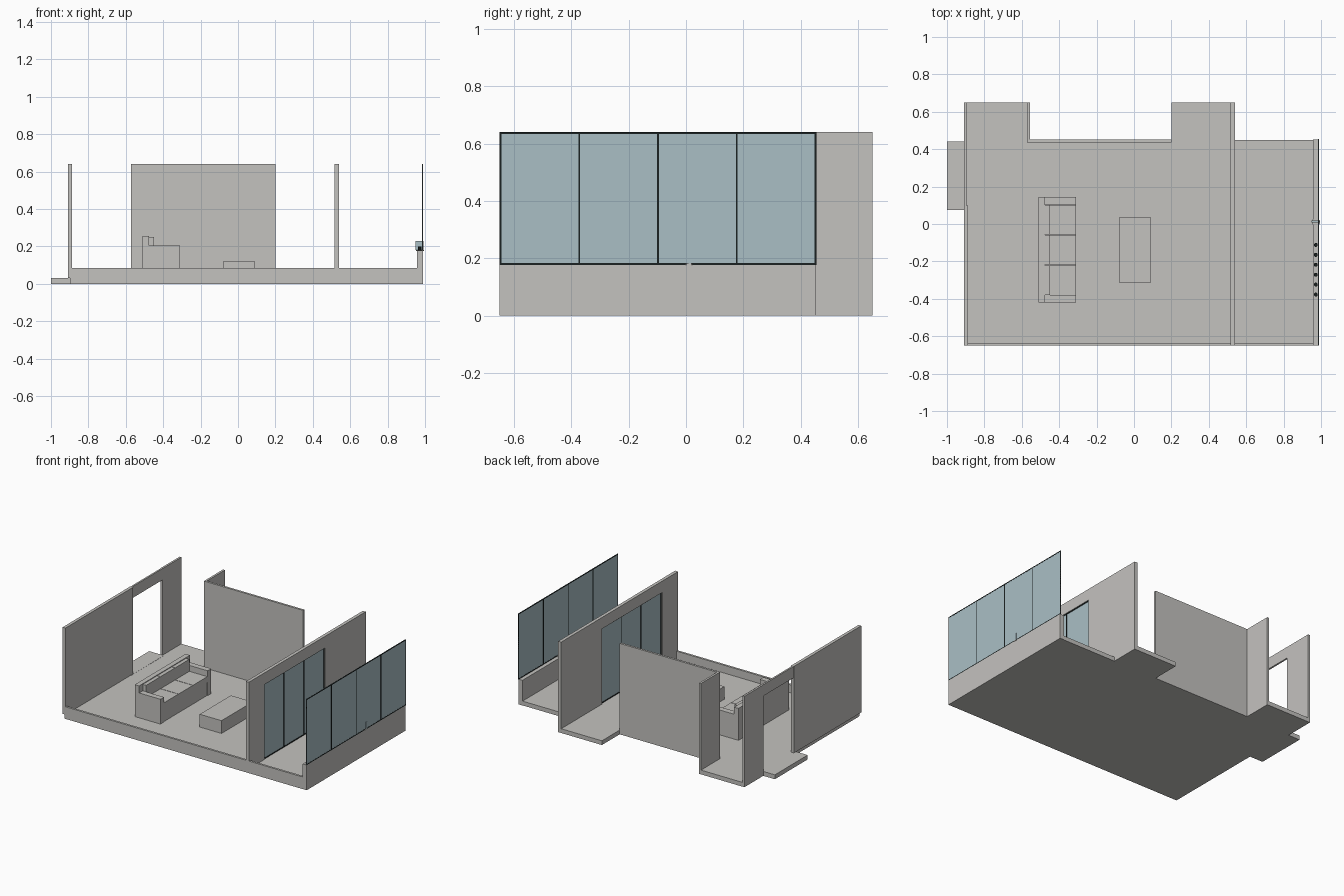
import bpy, bmesh, math
from mathutils import Vector

if "Cube" in bpy.data.objects:
    bpy.data.objects.remove(bpy.data.objects["Cube"])


def material(name, rgb):
    m = bpy.data.materials.new(name)
    m.diffuse_color = (*rgb, 1)
    m.use_nodes = True
    m.node_tree.nodes["Principled BSDF"].inputs["Base Color"].default_value = m.diffuse_color
    return m


GREY = material("warm_grey", (0.55, 0.54, 0.52))
GLASS = material("pale_blue_glass", (0.40, 0.52, 0.56))
BLACK = material("black_frame", (0.01, 0.015, 0.015))


def finish(name, bm, mat):
    bmesh.ops.recalc_face_normals(bm, faces=bm.faces)
    me = bpy.data.meshes.new(name)
    bm.to_mesh(me)
    bm.free()
    me.materials.append(mat)
    ob = bpy.data.objects.new(name, me)
    bpy.context.collection.objects.link(ob)
    return ob


def prism(name, outline, lo, hi, axis="z", mat=GREY):
    """Extrude an outline: (x, y) along z, or (y, z) along x."""
    bm = bmesh.new()
    if axis == "z":
        pts, step = [(a, b, lo) for a, b in outline], Vector((0, 0, hi - lo))
    else:
        pts, step = [(lo, a, b) for a, b in outline], Vector((hi - lo, 0, 0))
    face = bm.faces.new([bm.verts.new(p) for p in pts])
    new = bmesh.ops.extrude_face_region(bm, geom=[face])["geom"]
    bmesh.ops.translate(bm, vec=step, verts=[v for v in new if isinstance(v, bmesh.types.BMVert)])
    return finish(name, bm, mat)


def box(name, x0, x1, y0, y1, z0, z1, mat=GREY):
    return prism(name, [(x0, y0), (x1, y0), (x1, y1), (x0, y1)], z0, z1, mat=mat)


def disc(name, x, y, z0, z1, r, mat, n=8):
    pts = [(x + r * math.cos((i + .5) * math.tau / n), y + r * math.sin((i + .5) * math.tau / n))
           for i in range(n)]
    return prism(name, pts, z0, z1, mat=mat)


def glazing(name, x, y0, y1, z0, z1, panels, t=0.005, w=0.006):
    """Row of glass panels at x with thin black bars around each one."""
    box(name + "_glass", x - t * .3, x + t * .3, y0, y1, z0, z1, GLASS)
    for i in range(panels + 1):
        y = y0 + (y1 - y0 - w) * i / panels
        box(name + "_bar", x - t / 2, x + t / 2, y, y + w, z0, z1, BLACK)
    for z in (z0, z1 - w):
        box(name + "_rail", x - t / 2, x + t / 2, y0, y1, z, z + w, BLACK)


TOP, FLOOR = 0.64, 0.03

# floor slab with two bays at the back, front curb and entrance step
prism("floor", [(-.897, -.645), (.975, -.645), (.975, .45), (.535, .45), (.535, .65), (.20, .65),
                (.20, .45), (-.56, .45), (-.56, .65), (-.897, .65)], 0, FLOOR)
box("front_curb", -.905, .985, -.65, -.635, FLOOR, .085)
box("front_curb_base", -.895, .985, -.65, -.635, 0, FLOOR)
box("entrance_step", -1, -.885, .075, .44, 0, FLOOR + .001)

# walls
box("left_wall", -.91, -.888, -.65, .10, FLOOR, TOP)
box("left_rear_wall", -.91, -.896, .44, .65, 0, TOP)
box("door_lintel", -.908, -.896, .10, .44, .56, TOP)
box("back_wall", -.572, .20, .437, .452, 0, TOP)
box("bay_wall", -.572, -.557, .452, .65, 0, TOP)
prism("dividing_wall", [(-.65, 0), (-.475, 0), (-.475, .56), (.195, .56), (.195, 0), (.65, 0),
                        (.65, TOP), (-.65, TOP)], .517, .54, "x")
glazing("sliding_door", .53, -.475, .195, FLOOR, .56, 3, t=.012)

# balcony parapet and its glass screen
box("parapet", .958, .99, -.65, .452, 0, .177)
glazing("balcony_screen", .9875, -.65, .455, .177, TOP, 4)

# sofa
box("sofa_back", -.51, -.476, -.42, .145, FLOOR, .255)
box("sofa_base", -.476, -.314, -.385, .105, FLOOR, .125)
for y in (-.42, .105):
    box("sofa_arm", -.476, -.31, y, y + .04, FLOOR, .205)
for i in range(3):
    y = -.379 + i * .1615
    box("seat_cushion", -.476, -.31, y, y + .158, .125, .165)
    box("back_cushion", -.476, -.45, y, y + .158, .165, .25)

# coffee table
box("coffee_table", -.08, .09, -.312, .035, FLOOR, .12)

# small items on the parapet
disc("tray", .972, .01, .176, .181, .023, GREY)
box("glass_plate", .949, .993, .008, .018, .181, .228, GLASS)
for i in range(6):
    disc("cup", .972, -.112 - i * .053, .177, .2, .011, BLACK)
